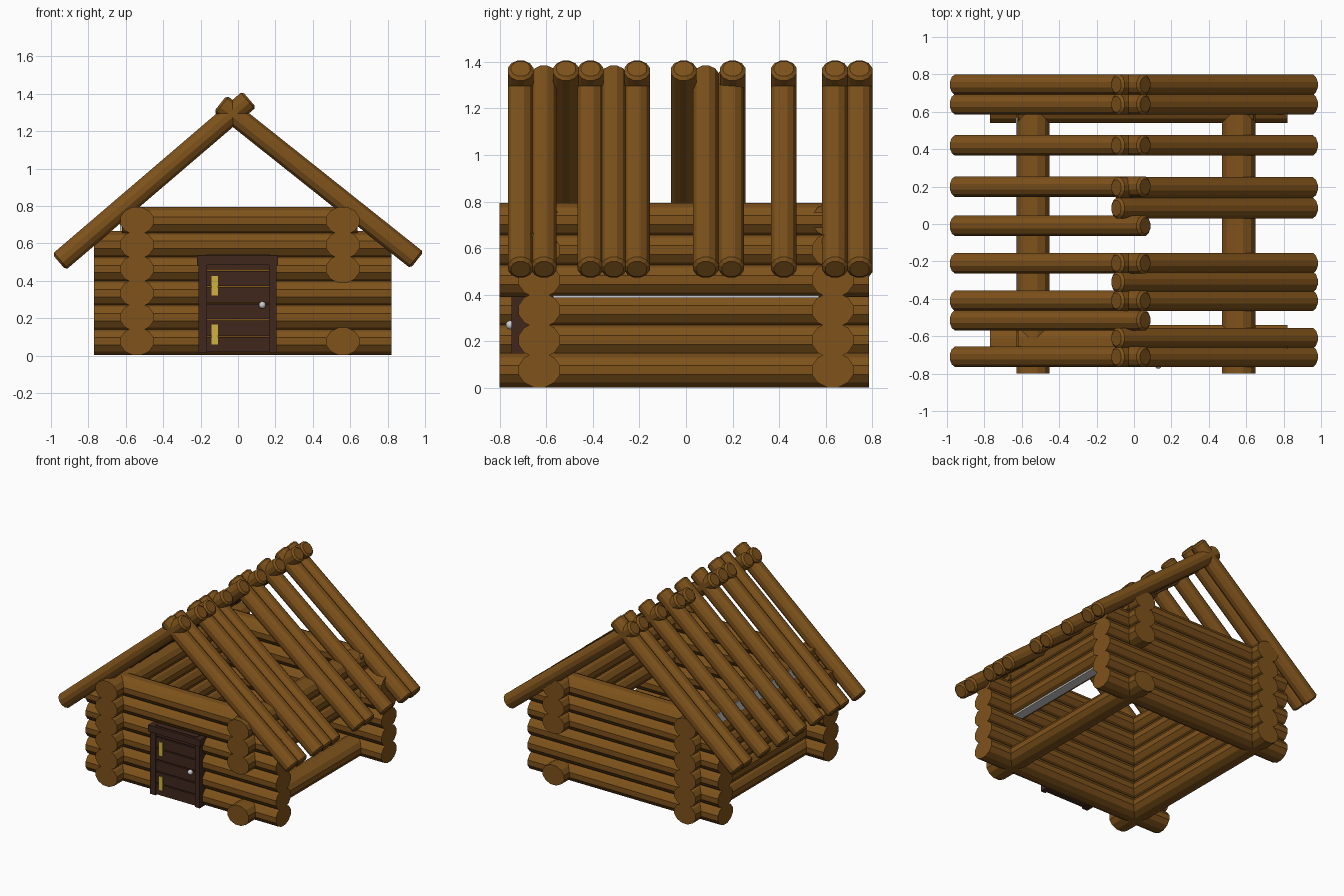
import bpy, bmesh
from math import cos, sin, tau
from mathutils import Vector

if "Cube" in bpy.data.objects:
    bpy.data.objects.remove(bpy.data.objects["Cube"])


def material(name, rgb):
    m = bpy.data.materials.new(name)
    m.diffuse_color = (*rgb, 1)
    m.use_nodes = True
    m.node_tree.nodes["Principled BSDF"].inputs["Base Color"].default_value = m.diffuse_color
    return m


WOOD = material("log_brown", (0.21, 0.085, 0.011))
DARK = material("door_brown", (0.05, 0.02, 0.012))
BRASS = material("brass", (0.62, 0.45, 0.05))


def finish(name, bm, mat):
    bmesh.ops.recalc_face_normals(bm, faces=bm.faces)
    me = bpy.data.meshes.new(name)
    bm.to_mesh(me)
    bm.free()
    ob = bpy.data.objects.new(name, me)
    bpy.context.collection.objects.link(ob)
    if mat:
        me.materials.append(mat)
    return ob


def log(name, p0, p1, ru, rv, round_end=0.0, sides=12):
    """Faceted log between two points; ru is the sideways radius, rv the upright one."""
    p0, p1 = Vector(p0), Vector(p1)
    axis = (p1 - p0).normalized()
    u = axis.cross(Vector((0, 0, 1))).normalized()
    v = u.cross(axis)
    r = round_end
    stations = [(p0, 1), (p1, 1)]
    if r:
        stations = [(p0, 0.75), (p0 + axis * r, 1), (p1 - axis * r, 1), (p1, 0.75)]
    bm = bmesh.new()
    rings = []
    for c, s in stations:
        angles = [tau * (i + 0.5) / sides for i in range(sides)]
        rings.append([bm.verts.new(c + u * ru * s * cos(a) + v * rv * s * sin(a)) for a in angles])
    for a, b in zip(rings, rings[1:]):
        for i in range(sides):
            j = (i + 1) % sides
            bm.faces.new((a[i], a[j], b[j], b[i]))
    bm.faces.new(rings[0])
    bm.faces.new(rings[-1])
    return finish(name, bm, WOOD)


def box(name, x0, x1, y0, y1, z0, z1, mat):
    bm = bmesh.new()
    bmesh.ops.create_cube(bm, size=1)
    for w in bm.verts:
        w.co = Vector(((x0 + x1) / 2 + w.co.x * (x1 - x0),
                       (y0 + y1) / 2 + w.co.y * (y1 - y0),
                       (z0 + z1) / 2 + w.co.z * (z1 - z0)))
    return finish(name, bm, mat)


# Walls: six courses of logs crossing at the corners
for i in range(6):
    z = 0.076 + 0.129 * i
    x0, x1 = (-0.77, 0.82) if i < 5 else (-0.62, 0.64)   # top course is shorter
    for side, y in (("front", -0.63), ("back", 0.63)):
        log(f"{side}_wall_log_{i}", (x0, y, z), (x1, y, z), 0.092, 0.076)
    for side, x in (("left", -0.54), ("right", 0.56)):
        if side == "right" and i in (1, 2):               # long opening in right wall
            continue
        log(f"{side}_wall_log_{i}", (x, -0.8, z), (x, 0.785, z), 0.092, 0.076)

# Bare trim strips on the side walls
box("left_trim", -0.63, -0.61, -0.57, 0.57, 0.67, 0.75, None)
box("right_trim", 0.53, 0.60, -0.57, 0.57, 0.385, 0.40, None)

# Roof: irregularly spaced sloping logs crossing at the ridge
left_y = [0.745, 0.64, 0.42, 0.20, -0.01, -0.21, -0.41, -0.515, -0.71]
right_y = [0.745, 0.64, 0.42, 0.195, 0.085, -0.21, -0.31, -0.41, -0.61, -0.71]
for i, y in enumerate(left_y):
    log(f"left_roof_log_{i}", (-0.957, y, 0.50), (0.06, y, 1.37), 0.057, 0.058, 0.012)
for i, y in enumerate(right_y):
    log(f"right_roof_log_{i}", (0.957, y, 0.51), (-0.095, y, 1.347), 0.057, 0.058, 0.012)

# Door: horizontal boards, frame posts and lintel
for i in range(6):
    z = 0.02 + 0.088 * i
    box(f"door_board_{i}", -0.17, 0.17, -0.74, -0.66, z, z + 0.08, DARK)
box("door_post_left", -0.21, -0.165, -0.75, -0.66, 0.015, 0.50, DARK)
box("door_post_right", 0.165, 0.205, -0.75, -0.66, 0.015, 0.50, DARK)
box("door_lintel", -0.22, 0.215, -0.758, -0.66, 0.485, 0.535, DARK)

# Hinges
for i, (z0, z1) in enumerate(((0.06, 0.165), (0.32, 0.425))):
    box(f"door_hinge_{i}", -0.142, -0.108, -0.748, -0.73, z0, z1, BRASS)

# Door knob
bm = bmesh.new()
bmesh.ops.create_uvsphere(bm, u_segments=12, v_segments=8, radius=0.019)
bmesh.ops.translate(bm, verts=bm.verts, vec=(0.13, -0.755, 0.27))
for f in bm.faces:
    f.smooth = True
finish("door_knob", bm, None)
